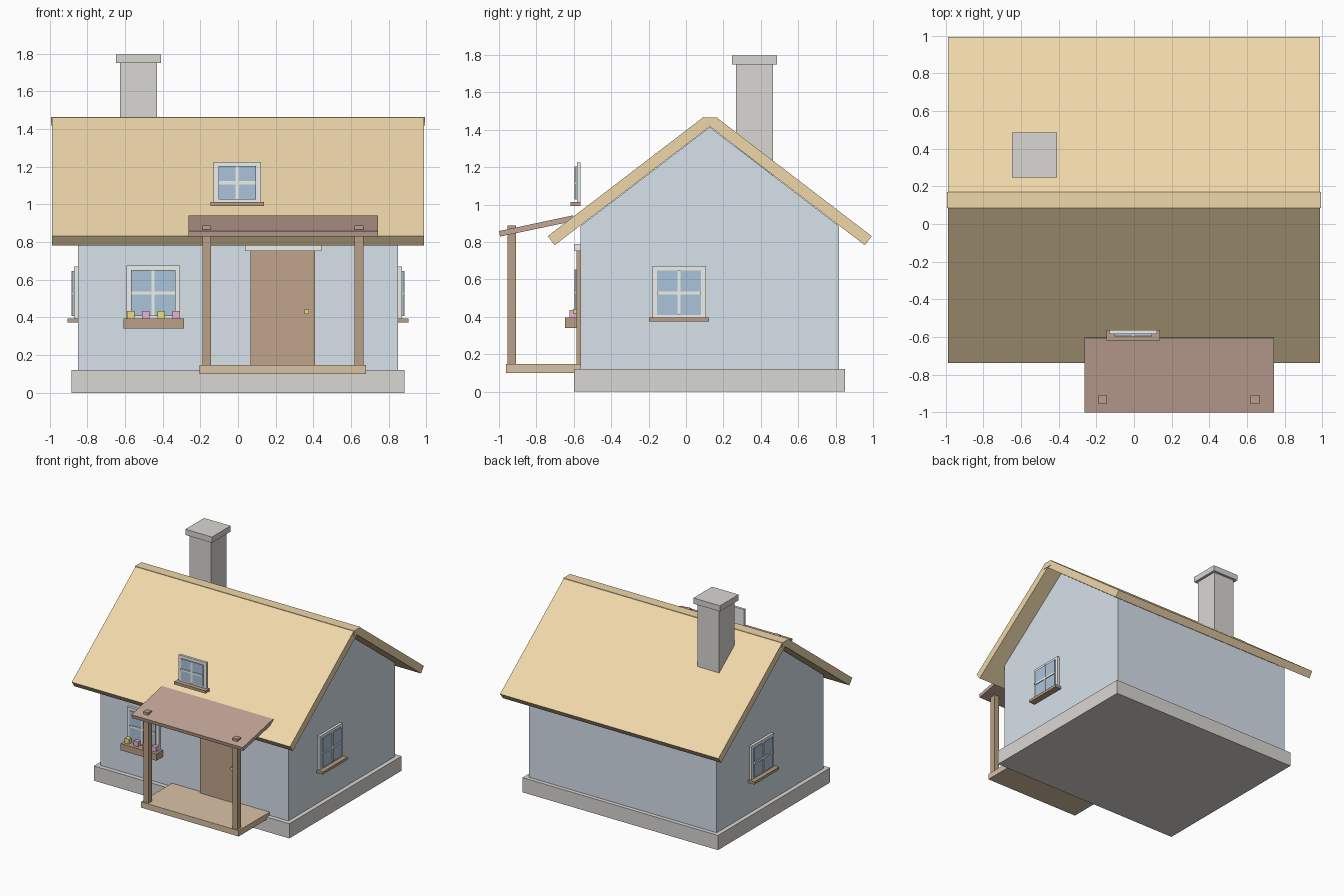
import bpy, bmesh
from math import radians
from mathutils import Matrix, Vector

if "Cube" in bpy.data.objects:
    bpy.data.objects.remove(bpy.data.objects["Cube"])

COLORS = {
    "wall": (0.68, 0.75, 0.83), "roof": (0.86, 0.68, 0.40), "stone": (0.70, 0.68, 0.65),
    "timber": (0.49, 0.35, 0.24), "door": (0.53, 0.37, 0.26), "porch_roof": (0.55, 0.38, 0.31),
    "deck": (0.70, 0.54, 0.38), "trim": (0.86, 0.86, 0.83), "glass": (0.40, 0.55, 0.70),
    "yellow": (0.85, 0.75, 0.22), "pink": (0.85, 0.45, 0.65),
}
MATS = {}
for key, rgb in COLORS.items():
    MATS[key] = bpy.data.materials.new(key)
    MATS[key].diffuse_color = (*rgb, 1)


def finish(name, bm, mat, matrix=None):
    if matrix:
        bm.transform(matrix)
    bmesh.ops.recalc_face_normals(bm, faces=bm.faces)
    mesh = bpy.data.meshes.new(name)
    bm.to_mesh(mesh)
    bm.free()
    mesh.materials.append(MATS[mat])
    ob = bpy.data.objects.new(name, mesh)
    bpy.context.collection.objects.link(ob)
    return ob


def box(name, x, y, z, mat, matrix=None):
    """Box from (min, max) pairs."""
    bm = bmesh.new()
    bmesh.ops.create_cube(bm, size=1)
    size = Vector((x[1] - x[0], y[1] - y[0], z[1] - z[0]))
    mid = Vector((sum(x) / 2, sum(y) / 2, sum(z) / 2))
    bm.transform(Matrix.Translation(mid) @ Matrix.Diagonal((*size, 1)))
    return finish(name, bm, mat, matrix)


def prism(name, profile, x0, x1, mat):
    """Closed (y, z) profile extruded along x."""
    bm = bmesh.new()
    face = bm.faces.new([bm.verts.new((x0, y, z)) for y, z in profile])
    ext = bmesh.ops.extrude_face_region(bm, geom=[face])
    verts = [v for v in ext["geom"] if isinstance(v, bmesh.types.BMVert)]
    bmesh.ops.translate(bm, verts=verts, vec=(x1 - x0, 0, 0))
    return finish(name, bm, mat)


def window(name, pos, w, h, turn=0, sill=True):
    """Window with backing frame, pane, cross bars and sill; faces -y before turning."""
    m = Matrix.Translation(pos) @ Matrix.Rotation(radians(turn), 4, 'Z')
    gw, gh, b = w / 2 - 0.025, h / 2 - 0.023, 0.008
    box(name + "_frame", (-w / 2, w / 2), (-0.02, 0), (-h / 2, h / 2), "trim", m)
    box(name + "_glass", (-gw, gw), (-0.028, -0.015), (-gh, gh), "glass", m)
    box(name + "_upright_bar", (-b, b), (-0.034, -0.015), (-gh, gh), "trim", m)
    box(name + "_cross_bar", (-gw, gw), (-0.034, -0.015), (-b, b), "trim", m)
    if sill:
        s = w / 2 + 0.017
        box(name + "_sill", (-s, s), (-0.055, 0), (-h / 2 - 0.012, -h / 2 + 0.01), "timber", m)


C = 0.127        # ridge line in y
FRONT = -0.563   # front wall plane
HALF = C - FRONT

# Foundation and gabled walls
box("foundation", (-0.885, 0.885), (-0.6, 0.85), (0, 0.12), "stone")
prism("walls", [(C - HALF, 0.12), (C + HALF, 0.12), (C + HALF, 0.886),
                (C, 1.414), (C - HALF, 0.886)], -0.85, 0.85, "wall")

# Roof slabs mirrored about the ridge, and ridge cap
for name, s in (("front_roof", -1), ("back_roof", 1)):
    prism(name, [(C, 1.417), (C + s * 0.829, 0.783), (C + s * 0.866, 0.831),
                 (C + s * 0.037, 1.465)], -0.988, 0.988, "roof")
box("ridge_cap", (-0.992, 0.992), (C - 0.042, C + 0.042), (1.42, 1.465), "roof")

# Chimney
box("chimney", (-0.627, -0.43), (0.266, 0.466), (1.1, 1.75), "stone")
box("chimney_cap", (-0.648, -0.408), (0.246, 0.487), (1.75, 1.797), "stone")

# Windows
window("front_window", (-0.45, FRONT, 0.53), 0.286, 0.29, sill=False)
window("upper_window", (-0.004, FRONT, 1.115), 0.25, 0.222)
window("right_window", (0.85, -0.037, 0.528), 0.286, 0.285, 90)
window("left_window", (-0.85, 0.25, 0.528), 0.286, 0.285, -90)

# Flower box
box("flower_box", (-0.609, -0.287), (-0.647, FRONT), (0.34, 0.395), "timber")
for i in range(4):
    x = -0.57 + i * 0.081
    box(f"flower_{i + 1}", (x - 0.02, x + 0.02), (-0.622, -0.582), (0.39, 0.435),
        "pink" if i % 2 else "yellow")

# Door
box("door", (0.067, 0.41), (-0.585, FRONT), (0.14, 0.755), "door")
box("door_lintel", (0.037, 0.442), (-0.596, FRONT), (0.752, 0.788), "trim")
box("door_knob", (0.354, 0.378), (-0.603, -0.58), (0.418, 0.442), "yellow")

# Porch
box("porch_floor", (-0.204, 0.68), (-0.963, FRONT), (0.10, 0.147), "deck")
for side, x in (("left", -0.166), ("right", 0.642)):
    box(f"{side}_porch_post", (x - 0.023, x + 0.023), (-0.955, -0.908), (0.145, 0.888), "timber")
prism("porch_roof", [(-1.0, 0.858), (-0.994, 0.829), (-0.599, 0.912), (-0.605, 0.942)],
      -0.264, 0.743, "porch_roof")

for m in bpy.data.materials:
    if m.users and not m.is_grease_pencil:
        m.use_nodes = True
        m.node_tree.nodes["Principled BSDF"].inputs["Base Color"].default_value = m.diffuse_color
